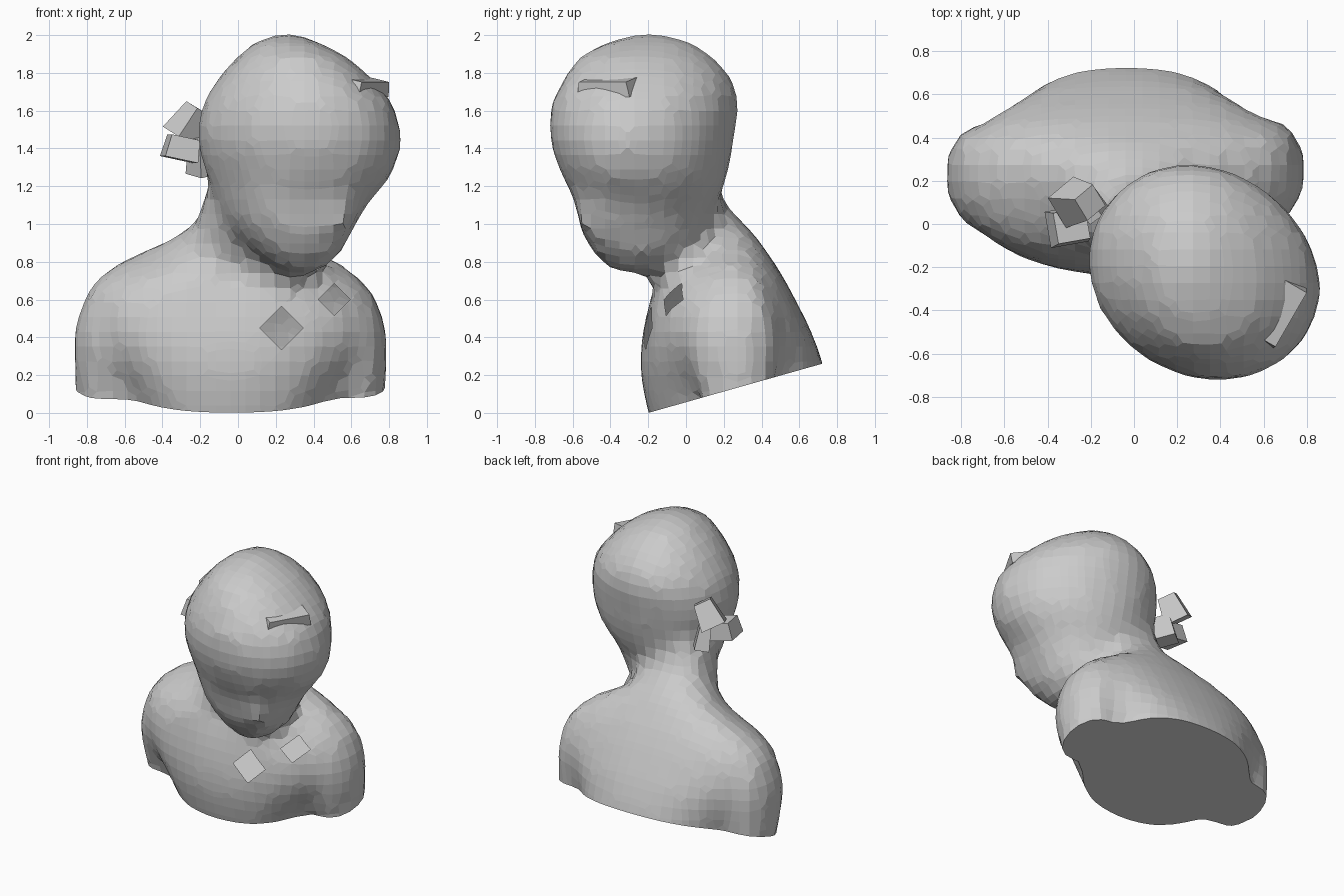
import bpy, bmesh, math
from mathutils import Vector, Matrix

if "Cube" in bpy.data.objects:
    bpy.data.objects.remove(bpy.data.objects["Cube"])


def refine(rows, n=2):
    """Catmull-Rom in-between rows, so few sections give a rounded profile."""
    out = []
    for i in range(len(rows) - 1):
        a, b = rows[max(i - 1, 0)], rows[i]
        c, d = rows[i + 1], rows[min(i + 2, len(rows) - 1)]
        for k in range(n):
            t = k / n
            out.append([0.5 * (2 * q + (r - p) * t + (2 * p - 5 * q + 4 * r - s) * t * t
                               + (3 * q - p - 3 * r + s) * t ** 3)
                        for p, q, r, s in zip(a, b, c, d)])
    return out + [list(rows[-1])]


def loft(bm, rows, seg=24, power=2.0, turn=0.0, flare=0.0, bumps=()):
    """Rows: front y, front z, back y, back z, left x, right x."""
    rings = []
    for yf, zf, yb, zb, xl, xr in refine(rows):
        ring = []
        for i in range(seg):
            a = 2 * math.pi * (i + 0.5) / seg
            c, s = math.cos(a + turn), math.sin(a - turn)
            u = math.copysign(abs(c) ** (2 / power), c)
            v = math.copysign(abs(s) ** (2 / power), s)
            w = u * (1 + flare * v)
            t = (v + 1) / 2
            ring.append(bm.verts.new(((xl + xr) / 2 + (xr - xl) / 2 * w,
                                      yf + (yb - yf) * t, zf + (zb - zf) * t)))
        rings.append(ring)
    for r, q in zip(rings, rings[1:]):
        for i in range(seg):
            j = (i + 1) % seg
            bm.faces.new((r[i], r[j], q[j], q[i]))
    bm.faces.new(rings[0][::-1])
    bm.faces.new(rings[-1])
    # local pushes and dents
    for p, push, radius in bumps:
        for v in (v for r in rings for v in r):
            v.co += Vector(push) * math.exp(-((v.co - Vector(p)).length / radius) ** 2)


def finish(name, bm):
    me = bpy.data.meshes.new(name)
    bm.to_mesh(me)
    bm.free()
    ob = bpy.data.objects.new(name, me)
    bpy.context.collection.objects.link(ob)
    return ob


def chunk(name, loc, size, rot, taper=0.7):
    """Tapered, turned block."""
    bm = bmesh.new()
    bmesh.ops.create_cube(bm, size=1)
    for v in bm.verts:
        if v.co.z > 0:
            v.co.x *= taper
            v.co.y *= taper
    m = Matrix.Rotation(math.radians(rot[2]), 4, 'Z') \
        @ Matrix.Rotation(math.radians(rot[1]), 4, 'Y') \
        @ Matrix.Rotation(math.radians(rot[0]), 4, 'X') \
        @ Matrix.Diagonal((*size, 1))
    bmesh.ops.transform(bm, matrix=Matrix.Translation(loc) @ m, verts=bm.verts)
    return finish(name, bm)


body = bmesh.new()

# chest, back and neck
torso = [(-.16, -.13, .76, .13, -.55, .49),
         (-.20, .00, .725, .26, -.60, .53),
         (-.24, .20, .67, .42, -.71, .64),
         (-.235, .38, .59, .58, -.81, .73),
         (-.21, .53, .51, .73, -.80, .70),
         (-.19, .65, .43, .85, -.66, .56),
         (-.17, .74, .35, .96, -.41, .35),
         (-.17, .82, .26, 1.05, -.26, .25),
         (-.22, .92, .18, 1.16, -.20, .26),
         (-.28, 1.05, .16, 1.30, -.17, .32)]
loft(body, torso, seg=36, power=2.3, flare=.07,
     bumps=[((-.04, -.22, .72), (0, .04, 0), .12)])

# cut-off upper arms, mirrored about the body centre line
arm = [(.08, -.10, .46, .05, .50, .82),
       (.07, .068, .465, .187, .48, .82),
       (.00, .27, .475, .41, .46, .83),
       (-.03, .42, .455, .55, .42, .815),
       (-.02, .56, .42, .67, .38, .765),
       (.05, .67, .38, .75, .36, .68),
       (.13, .74, .31, .79, .38, .56)]
for side, dy in ((-1, -.01), (1, .01)):
    loft(body, [(f + dy, zf, b + dy, zb, *sorted((side * i - .04, side * o - .04)))
                for f, zf, b, zb, i, o in arm], seg=20, power=2.3)

# head: z, left x, right x, front y, back y
head = [(.745, .25, .40, -.36, -.20),
        (.78, .17, .47, -.43, -.06),
        (.86, .06, .55, -.50, .07),
        (.97, -.04, .61, -.56, .12),
        (1.10, -.11, .69, -.60, .16),
        (1.22, -.15, .79, -.645, .21),
        (1.36, -.20, .855, -.70, .24),
        (1.50, -.215, .86, -.725, .26),
        (1.64, -.185, .82, -.71, .28),
        (1.78, -.10, .70, -.64, .235),
        (1.89, .00, .57, -.56, .135),
        (1.96, .09, .43, -.42, .03),
        (2.005, .18, .32, -.27, -.12)]
loft(body, [(f, z, b, z, l, r) for z, l, r, f, b in head],
     seg=32, turn=.065,
     bumps=[((.54, -.49, 1.03), (.05, -.06, -.02), .09),    # nose
            ((.36, -.58, 1.14), (-.02, .03, 0), .09),       # eye sockets
            ((.66, -.36, 1.14), (-.03, .02, 0), .09),
            ((.49, -.46, .90), (.03, -.03, 0), .07)])       # lips

# fuse into one coarse faceted skin
bmesh.ops.recalc_face_normals(body, faces=body.faces)
bust = finish("bust", body)
rem = bust.modifiers.new("fuse", 'REMESH')
rem.mode = 'VOXEL'
rem.voxel_size = .078
smo = bust.modifiers.new("soften", 'SMOOTH')
smo.factor = .25
smo.iterations = 1
bm = bmesh.new()
bm.from_object(bust, bpy.context.evaluated_depsgraph_get())
bust.modifiers.clear()

# sloped flat cut under the bust
cut = bmesh.ops.bisect_plane(bm, geom=bm.verts[:] + bm.edges[:] + bm.faces[:],
                             plane_co=(0, -.2, 0), plane_no=(0, -.26, .92),
                             clear_inner=True)
rim = [e for e in cut["geom_cut"] if isinstance(e, bmesh.types.BMEdge)]
bmesh.ops.holes_fill(bm, edges=rim, sides=0)
bmesh.ops.recalc_face_normals(bm, faces=bm.faces)

# two diamond-shaped openings in the chest
for x, z, r in ((.23, .45, .115), (.51, .60, .085)):
    for dx, dz in ((1, 1), (1, -1), (-1, 1), (-1, -1)):
        near = [f for f in bm.faces if f.normal.y < -.2
                and (f.calc_center_median().xz - Vector((x, z))).length < r + .12]
        geo = set(near) | {e for f in near for e in f.edges} | {v for f in near for v in f.verts}
        bmesh.ops.bisect_plane(bm, geom=list(geo), plane_no=(dx, 0, dz),
                               plane_co=(x + dx * r / 2, 0, z + dz * r / 2))
    gone = [f for f in bm.faces if f.normal.y < -.2 and f.calc_center_median().y < .15
            and abs(f.calc_center_median().x - x) + abs(f.calc_center_median().z - z) < r]
    bmesh.ops.delete(bm, geom=gone, context='FACES')
for f in bm.faces:
    f.smooth = False
bm.to_mesh(bust.data)
bm.free()

# ear on the visible side of the turned face
chunk("left_ear", (-.03, -.36, 1.30), (.07, .13, .2), (12, 0, 40))

# hair knot made of folded chunks
chunk("hair_knot_upper", (-.25, .10, 1.53), (.17, .17, .18), (20, 25, 40))
chunk("hair_knot_lower", (-.30, -.01, 1.40), (.18, .17, .12), (0, 12, 10), .85)
chunk("hair_knot_base", (-.20, .08, 1.36), (.10, .14, .20), (10, -10, 35))

# small hair clip on the brow side
chunk("hair_clip", (.67, -.41, 1.725), (.32, .13, .08), (12, 0, 60), .9)
